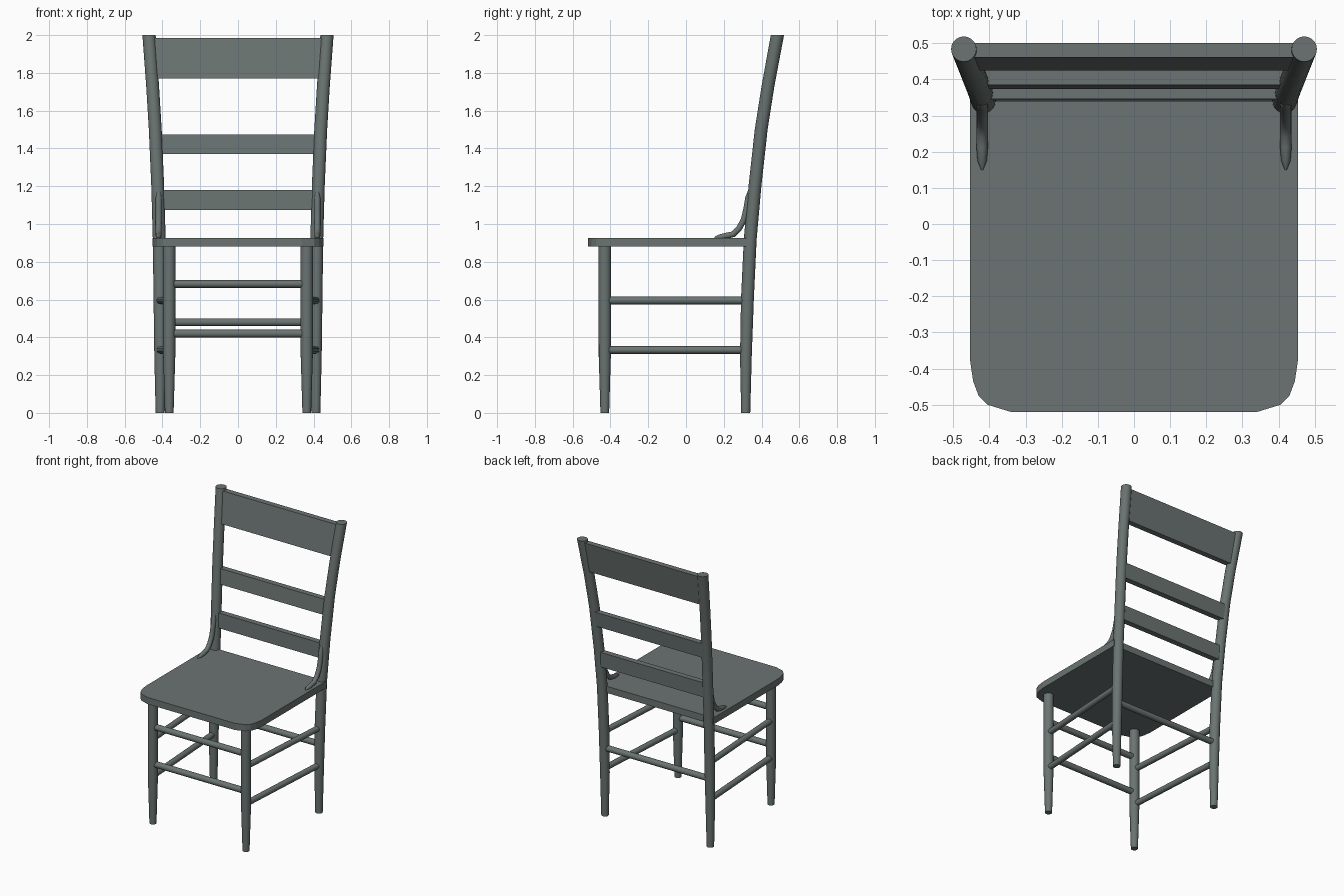
import bpy
import bmesh
from math import cos, sin, pi, radians
from mathutils import Vector

cube = bpy.data.objects.get("Cube")
if cube:
    bpy.data.objects.remove(cube)

paint = bpy.data.materials.new("slate grey paint")
paint.use_nodes = True
GREY = (0.145, 0.175, 0.168, 1)
paint.diffuse_color = GREY
paint.node_tree.nodes["Principled BSDF"].inputs["Base Color"].default_value = GREY


def finish(name, bm, smooth=False):
    """Turn a bmesh into a painted object."""
    bmesh.ops.recalc_face_normals(bm, faces=bm.faces)
    mesh = bpy.data.meshes.new(name)
    bm.to_mesh(mesh)
    bm.free()
    mesh.materials.append(paint)
    obj = bpy.data.objects.new(name, mesh)
    bpy.context.collection.objects.link(obj)
    if smooth:
        bpy.ops.object.select_all(action='DESELECT')
        bpy.context.view_layer.objects.active = obj
        obj.select_set(True)
        bpy.ops.object.shade_smooth_by_angle(angle=radians(40))
    return obj


def tube(name, path, radii, level=False, sides=16):
    """Round bar along a path; level keeps every ring horizontal."""
    pts = [Vector(p) for p in path]
    bm = bmesh.new()
    rings = []
    for i, p in enumerate(pts):
        along = pts[min(i + 1, len(pts) - 1)] - pts[max(i - 1, 0)]
        if level:
            along = Vector((0, 0, 1))
        ref = Vector((0, 1, 0)) if abs(along.normalized().x) > 0.9 else Vector((1, 0, 0))
        v = along.cross(ref).normalized()
        u = v.cross(along).normalized()
        rings.append([bm.verts.new(p + radii[i] * (u * cos(a) + v * sin(a)))
                      for a in (2 * pi * k / sides for k in range(sides))])
    for lo, hi in zip(rings, rings[1:]):
        for k in range(sides):
            n = (k + 1) % sides
            bm.faces.new((lo[k], lo[n], hi[n], hi[k]))
    bm.faces.new(rings[0])
    bm.faces.new(rings[-1])
    return finish(name, bm, True)


def prism(name, outline, offset):
    """Extrude a closed outline by an offset."""
    bm = bmesh.new()
    face = bm.faces.new([bm.verts.new(p) for p in outline])
    new = bmesh.ops.extrude_face_region(bm, geom=[face])["geom"]
    bmesh.ops.translate(bm, vec=offset,
                        verts=[g for g in new if isinstance(g, bmesh.types.BMVert)])
    return finish(name, bm)


# Seat with clipped round front corners and a square back
half = [(0.453, 0.34), (0.453, -0.38), (0.445, -0.435), (0.43, -0.475),
        (0.405, -0.5), (0.34, -0.52)]
outline = half + [(-x, y) for x, y in reversed(half)]
prism("seat", [(x, y, 0.88) for x, y in outline], (0, 0, 0.047))

# Leg, post and brace paths for the left side
FRONT = [(0.364, -0.43, z) for z in (0, 0.3, 0.89)]
POST = [(0.412, 0.316, 0), (0.412, 0.317, 0.3), (0.413, 0.325, 0.6),
        (0.417, 0.34, 0.92), (0.425, 0.365, 1.2), (0.438, 0.398, 1.5),
        (0.452, 0.434, 1.73), (0.471, 0.484, 2)]
POST_R = [0.024, 0.031] + [0.034] * 5 + [0.035]
BRACE = [(0.42, y, z) for y, z in
         ((0.15, 0.928), (0.175, 0.931), (0.215, 0.938), (0.25, 0.946), (0.28, 0.975),
          (0.305, 1.02), (0.32, 1.08), (0.33, 1.14), (0.336, 1.175))]
BRACE_R = [0.003, 0.013] + [0.016] * 6 + [0.008]

for side, s in (("left", 1), ("right", -1)):
    def flip(path):
        return [(s * x, y, z) for x, y, z in path]
    tube(side + "_front_leg", flip(FRONT), [0.023, 0.032, 0.033], True)
    tube(side + "_back_post", flip(POST), POST_R, True, 20)
    tube(side + "_seat_brace", flip(BRACE), BRACE_R, False, 12)
    # Side rungs
    for label, z in (("lower", 0.333), ("upper", 0.595)):
        tube(f"{side}_{label}_side_rung",
             flip([(0.366, -0.425, z), (0.412, 0.32, z)]), [0.02, 0.02])

# Rungs across the front and back
for name, x, y, z in (("upper_front_rung", 0.36, -0.43, 0.683),
                      ("lower_front_rung", 0.36, -0.43, 0.42),
                      ("back_rung", 0.41, 0.322, 0.48)):
    tube(name, [(-x, y, z), (x, y, z)], [0.021, 0.021])

# Back slats, tilted with the posts: half width, bottom (y, z), top (y, z)
for name, w, (y0, z0), (y1, z1) in (
        ("lower_slat", 0.415, (0.342, 1.075), (0.346, 1.18)),
        ("middle_slat", 0.425, (0.373, 1.37), (0.385, 1.475)),
        ("top_slat", 0.45, (0.424, 1.77), (0.461, 1.985))):
    t = 0.04
    prism(name, [(-w, y0, z0), (-w, y0 + t, z0), (-w, y1 + t, z1), (-w, y1, z1)],
          (2 * w, 0, 0))
